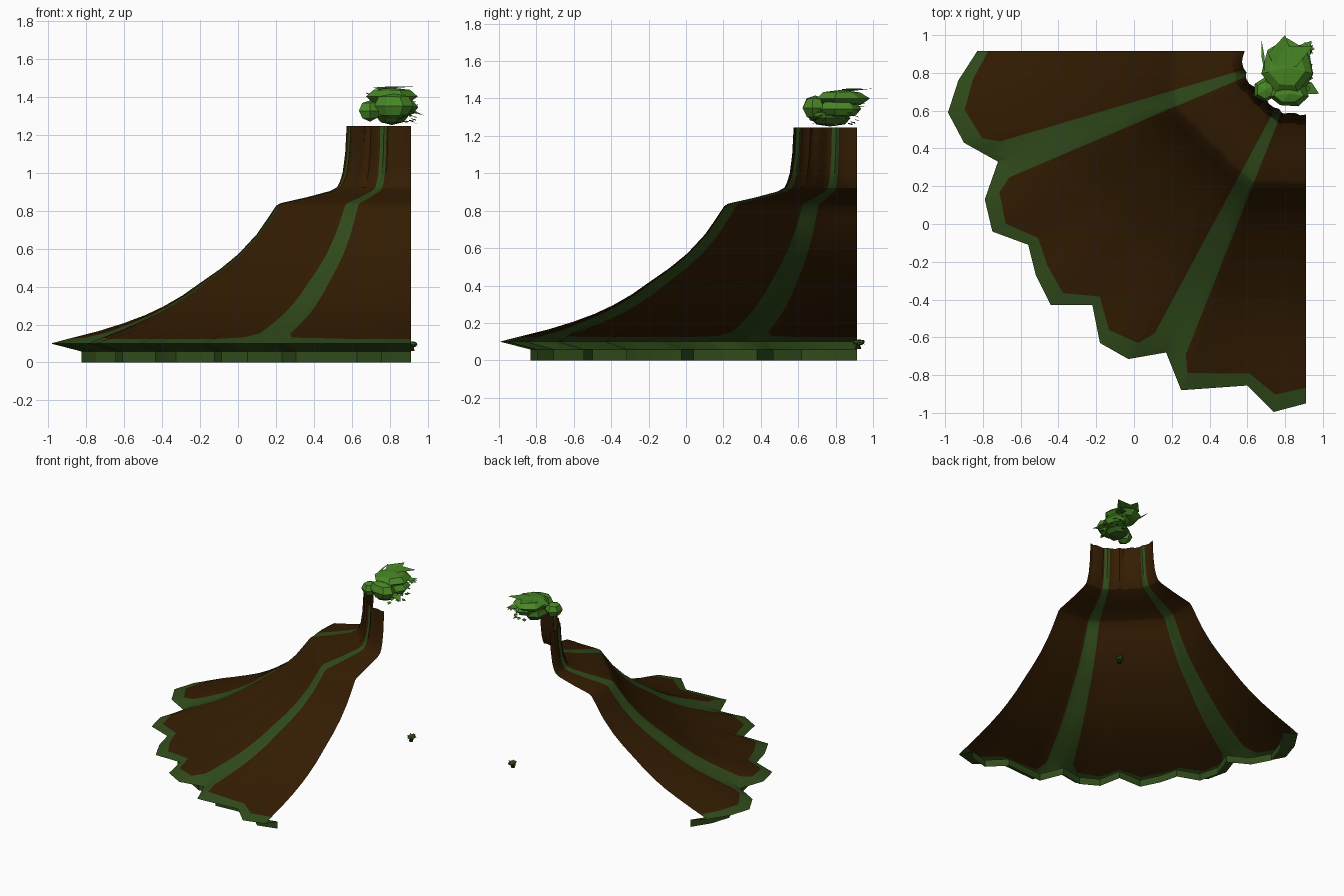
import bpy, bmesh, math, random
from mathutils import Vector

cube = bpy.data.objects.get("Cube")
if cube:
    bpy.data.objects.remove(cube)
random.seed(4)


def material(name, colour):
    m = bpy.data.materials.new(name)
    m.use_nodes = True
    m.diffuse_color = (*colour, 1)
    m.node_tree.nodes["Principled BSDF"].inputs["Base Color"].default_value = (*colour, 1)
    return m


BROWN = material("brown bark", (0.034, 0.0120, 0.0008))
MOSS = material("moss green", (0.031, 0.072, 0.011))
LEAF = material("leaf green", (0.064, 0.240, 0.018))
DARK_LEAF = material("dark leaf green", (0.035, 0.115, 0.012))


def finish(name, bm, mats, smooth=False):
    mesh = bpy.data.meshes.new(name)
    bm.to_mesh(mesh)
    bm.free()
    for m in mats:
        mesh.materials.append(m)
    ob = bpy.data.objects.new(name, mesh)
    bpy.context.collection.objects.link(ob)
    if smooth:
        bpy.ops.object.select_all(action='DESELECT')
        ob.select_set(True)
        bpy.context.view_layer.objects.active = ob
        bpy.ops.object.shade_smooth_by_angle(angle=math.radians(30))
    return ob


# Scalloped rim outline, turned into angle and radius about the corner axis
AXIS = Vector((0.91, 0.915))
RIM = [(-.83, .915), (-.93, .76), (-.985, .59), (-.90, .43), (-.72, .33), (-.79, .13),
       (-.75, -.04), (-.56, -.11), (-.52, -.27), (-.44, -.43), (-.22, -.43), (-.18, -.63),
       (-.03, -.715), (.17, -.68), (.25, -.88), (.6, -.855), (.74, -.995), (.91, -.95)]
rim = [Vector(p) - AXIS for p in RIM]
angles = [math.atan2(-p.y, -p.x) for p in rim]
stripes = [angles[4], angles[13]]
HALF = math.radians(3.3)
EIGHTH = math.pi / 4


def rim_radius(a):
    """Where a ray at angle a crosses the rim polygon."""
    d = Vector((-math.cos(a), -math.sin(a)))
    for p, q, a0, a1 in zip(rim, rim[1:], angles, angles[1:]):
        if a0 - 1e-6 <= a <= a1 + 1e-6:
            e = q - p
            return (p.x * e.y - p.y * e.x) / (d.x * e.y - d.y * e.x)
    return rim[-1].length


def octagon_radius(a):
    """The slope above the rim is eight-sided, with a side facing each axis."""
    return 1.885 / math.cos(a - EIGHTH * round(a / EIGHTH))


# Columns: rim corners, octagon corners, and the edges and flares of the moss stripes
columns = angles + [EIGHTH / 2, EIGHTH * 1.5]
for s in stripes:
    columns += [s + side * HALF for side in (-1.5, -1, 1, 1.5)]
columns.sort()


def border(a):
    """Radius fraction where the moss rim ends, rounded next to a stripe."""
    near = min(abs(a - s) for s in stripes) / HALF
    return 0.90 if near < 1.1 else 0.94 if near < 1.6 else 0.954


def place(a, k, z, w):
    base = octagon_radius(a)
    r = k * (base + (rim_radius(a) - base) * w)
    return (AXIS.x - r * math.cos(a), AXIS.y - r * math.sin(a), z)


# Slope rows: radius fraction, height, strength of the scallops
ROWS = [(.87, .165, .55), (.80, .207, .38), (.74, .25, .3), (.69, .295, .24), (.637, .353, .2),
        (.587, .42, .17), (.53, .495, .15), (.48, .573, .14), (.43, .675, .13),
        (.40, .757, .13), (.376, .825, .13), (.365, .838, .13), (.29, .87, .2),
        (.226, .902, .3), (.206, .922, .35), (.198, .95, .4), (.19, 1.0, .45),
        (.183, 1.1, .5), (.179, 1.245, .5)]
bm = bmesh.new()
grid = []
for a in columns:
    k = border(a)
    path = [(.915, 0, 1), (.915, .058, 1), (1, .10, 1),
            (k, .10 + (1 - k) * .52, 1 - (1 - k) * 3.5)] + ROWS
    grid.append([bm.verts.new(place(a, *row)) for row in path])
for i in range(len(columns) - 1):
    middle = (columns[i] + columns[i + 1]) / 2
    striped = any(abs(middle - s) < HALF for s in stripes)
    for j in range(len(grid[0]) - 1):
        f = bm.faces.new((grid[i][j], grid[i + 1][j], grid[i + 1][j + 1], grid[i][j + 1]))
        f.material_index = int(striped or j < 3)
finish("mountain_slope", bm, [BROWN, MOSS], smooth=True)


def lump(bm, centre, size, sides=7, jitter=.06, index=0):
    """A boulder-like clump of leaves with large flat facets."""
    made = bmesh.ops.create_uvsphere(bm, u_segments=sides, v_segments=4, radius=1)["verts"]
    for v in made:
        s = 1 + random.uniform(-jitter, jitter)
        v.co = Vector(centre) + Vector([c * r * s for c, r in zip(v.co, size)])
    for f in {f for v in made for f in v.link_faces}:
        f.material_index = index


def leaf(bm, root, tip, width, index=0):
    """A flat pointed leaf."""
    root, tip = Vector(root), Vector(tip)
    side = (tip - root).cross(Vector((0, 0, 1))).normalized() * width
    mid = root.lerp(tip, 0.45) + Vector((0, 0, width * 0.1))
    f = bm.faces.new([bm.verts.new(p) for p in (root, mid + side, tip, mid - side)])
    f.material_index = index


# Tree crown floating over the top opening
bm = bmesh.new()
lump(bm, (.81, .83, 1.40), (.135, .15, .048))
lump(bm, (.695, .71, 1.325), (.065, .065, .055), sides=6)
lump(bm, (.82, .69, 1.35), (.11, .07, .07))
lump(bm, (.86, .82, 1.345), (.09, .12, .05))
lump(bm, (.81, .77, 1.295), (.09, .11, .045), index=1)
# Slanting leaf plates on top and at the sides
for root, tip, width in (((.76, .80, 1.43), (.80, 1.0, 1.453), .07),
                         ((.74, .84, 1.44), (.945, .94, 1.453), .06),
                         ((.88, .74, 1.33), (.98, .69, 1.30), .035),
                         ((.69, .81, 1.41), (.675, .975, 1.42), .008),
                         ((.87, .88, 1.37), (.94, .97, 1.37), .04)):
    leaf(bm, root, tip, width)
# Small ruffled leaves under the outer side
for n in range(20):
    a = n * 2.4
    root = Vector((.88 + .035 * math.cos(a), .80 + .10 * math.sin(a), 1.265 + .004 * n))
    leaf(bm, root, root + Vector((.035 * math.cos(a), .035 * math.sin(a), -.012)), .018, n % 2)
# Sprig at the far corner
for n in range(6):
    a = n * math.tau / 6
    leaf(bm, (.92, .93, 1.36), (.92 + .035 * math.cos(a), .93 + .04 * math.sin(a), 1.355), .012, n % 2)
finish("tree_crown", bm, [LEAF, DARK_LEAF])

# Small shrub low down at the corner
bm = bmesh.new()
lump(bm, (.917, .925, .096), (.03, .034, .016), jitter=.15, index=1)
for n in range(10):
    a = n * math.tau / 10
    leaf(bm, (.917, .925, .10),
         (.917 + .038 * math.cos(a), .925 + .038 * math.sin(a), .095 + .012 * (-1) ** n), .01, n % 2)
finish("corner_shrub", bm, [LEAF, DARK_LEAF])
bm = bmesh.new()
bmesh.ops.create_cone(bm, cap_ends=True, segments=6, radius1=.016, radius2=.011, depth=.03)
bmesh.ops.translate(bm, verts=bm.verts, vec=(.915, .92, .075))
finish("shrub_stem", bm, [BROWN])
